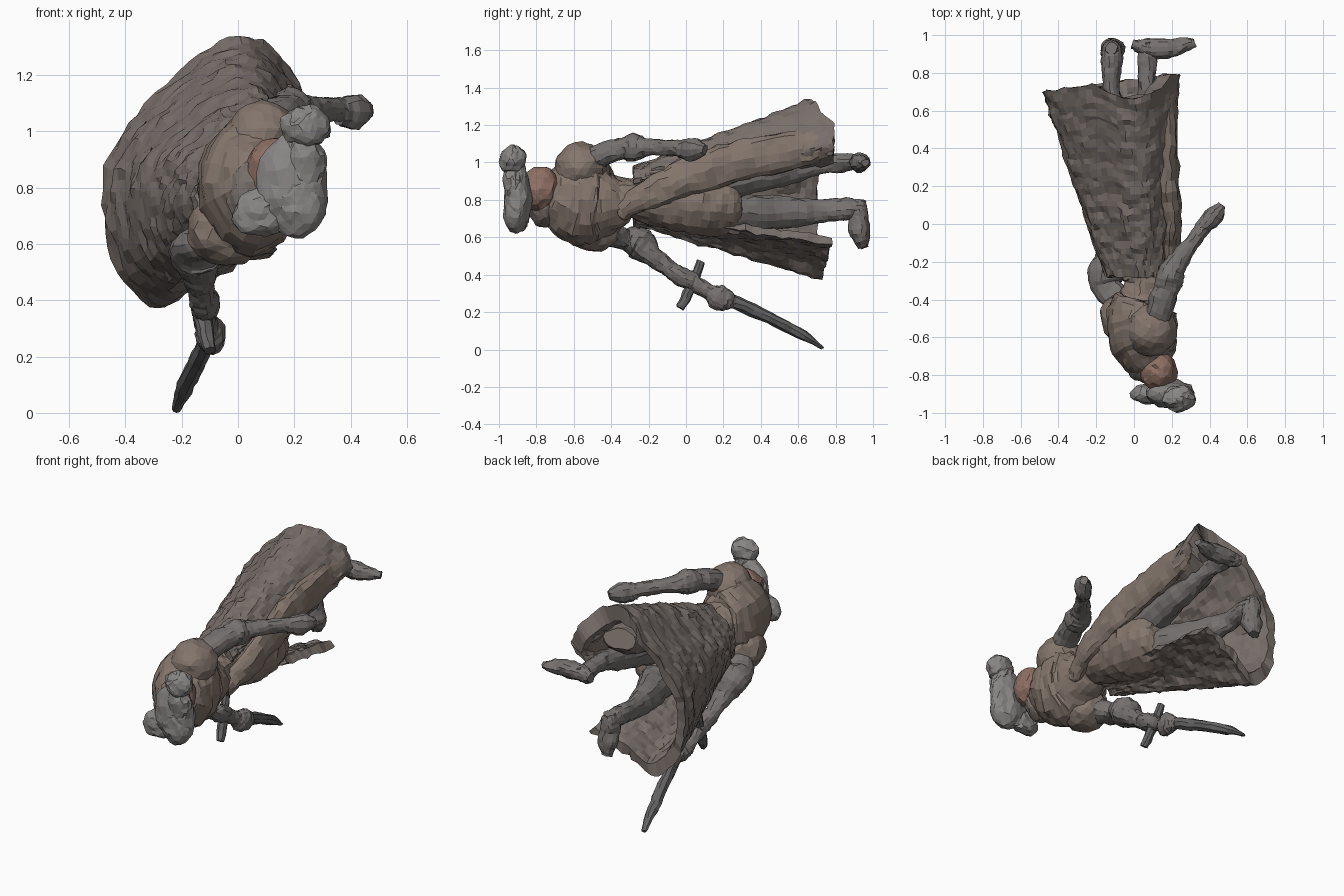
import bpy, bmesh, random
from math import cos, sin, tau
from mathutils import Vector, noise

random.seed(4)


def material(name, rgb):
    m = bpy.data.materials.new(name)
    m.diffuse_color = (*rgb, 1)
    return m


CLOTH = material("worn_cloth", (0.19, 0.16, 0.145))
COAT = material("tan_coat", (0.23, 0.18, 0.15))
GREY = material("grey_leather", (0.18, 0.165, 0.16))
HAT = material("pale_felt", (0.25, 0.24, 0.235))
SKIN = material("skin", (0.27, 0.16, 0.125))
STEEL = material("dark_steel", (0.13, 0.125, 0.125))


def spline(pts, steps):
    """Catmull-Rom through tuples of any length."""
    p = [pts[0]] + list(pts) + [pts[-1]]
    out = []
    for i in range(1, len(p) - 2):
        for s in range(steps):
            t = s / steps
            out.append([0.5 * (2 * b + (c - a) * t + (2 * a - 5 * b + 4 * c - d) * t * t
                               + (3 * b - a - 3 * c + d) * t ** 3)
                        for a, b, c, d in zip(p[i - 1], p[i], p[i + 1], p[i + 2])])
    out.append(list(pts[-1]))
    return out


def finish(name, bm, mat, rough):
    """Roughen the surface with lumps and grain, then link it."""
    for v in bm.verts:
        v.co += noise.noise_vector(v.co * 14) * rough * 1.5
        v.co += Vector([random.uniform(-rough, rough) * 0.6 for _ in range(3)])
        v.co.z = max(v.co.z, 0)
    bmesh.ops.recalc_face_normals(bm, faces=bm.faces)
    me = bpy.data.meshes.new(name)
    bm.to_mesh(me)
    bm.free()
    me.materials.append(mat)
    ob = bpy.data.objects.new(name, me)
    bpy.context.collection.objects.link(ob)
    return ob


def tube(name, pts, mat, sides=14, steps=5, rough=0.007, ref=(0, 0, 1)):
    """Swept limb: points are (x, y, z, radius across, radius along ref)."""
    path = spline(pts, steps)
    bm = bmesh.new()
    rings = []
    for i, q in enumerate(path):
        a, b = path[max(i - 1, 0)], path[min(i + 1, len(path) - 1)]
        d = (Vector(b[:3]) - Vector(a[:3])).normalized()
        u = d.cross(Vector(ref)).normalized()
        v = d.cross(u)
        rings.append([bm.verts.new(Vector(q[:3]) + u * cos(tau * k / sides) * q[3]
                                   + v * sin(tau * k / sides) * q[4]) for k in range(sides)])
    for r, s in zip(rings, rings[1:]):
        for k in range(sides):
            n = (k + 1) % sides
            bm.faces.new((r[k], r[n], s[n], s[k]))
    bm.faces.new(rings[0])
    bm.faces.new(rings[-1])
    return finish(name, bm, mat, rough)


def lump(name, loc, size, mat, rough=0.008):
    bm = bmesh.new()
    bmesh.ops.create_icosphere(bm, subdivisions=3, radius=1)
    for v in bm.verts:
        v.co = Vector([v.co[i] * size[i] + loc[i] for i in range(3)])
    return finish(name, bm, mat, rough)


# flaring cloak: thick C-shaped shell, open towards +x
hem = spline([(0.20, 1.03), (0.24, 1.10), (0.18, 1.23), (0.06, 1.33), (-0.10, 1.30),
              (-0.30, 1.13), (-0.44, 0.95), (-0.485, 0.74), (-0.43, 0.50), (-0.28, 0.37),
              (-0.15, 0.45), (0.0, 0.52), (0.13, 0.56)], 5)
bm = bmesh.new()
ROWS = 32
last = len(hem) - 1
grid = []
for j in range(ROWS + 1):
    t = j / ROWS
    sx, sz = 0.42 + 0.58 * t, 0.33 + 0.67 * t
    cx, cz = -0.12 * t, 0.82 + 0.03 * t
    row = []
    for i, (x, z) in enumerate(hem):
        length = 0.98 + 0.13 * (x + 0.49) - 0.9 * max(0, z - 1.22)
        y = -0.28 + t * length
        thick = 0.80 if i < 20 else 0.85      # heavier upper flap
        row.append([bm.verts.new((cx + (x + 0.12) * sx * k, y, cz + (z - 0.85) * sz * k))
                    for k in (1.0, thick)])
    grid.append(row)
for a, b in zip(grid, grid[1:]):
    for i in range(last):
        for s in (0, 1):
            bm.faces.new((a[i][s], a[i + 1][s], b[i + 1][s], b[i][s]))
    for i in (0, last):
        bm.faces.new((a[i][0], a[i][1], b[i][1], b[i][0]))
for row in (grid[0], grid[-1]):
    for i in range(last):
        bm.faces.new((row[i][0], row[i + 1][0], row[i + 1][1], row[i][1]))
finish("cloak", bm, CLOTH, 0.010)

# torso, coat skirt and hanging folds
tube("torso", [(0.11, -0.78, 0.85, 0.06, 0.07), (0.08, -0.72, 0.83, 0.14, 0.16),
               (0.05, -0.60, 0.81, 0.18, 0.24), (0.04, -0.47, 0.80, 0.18, 0.23),
               (0.06, -0.38, 0.80, 0.14, 0.16), (0.06, -0.31, 0.82, 0.11, 0.10),
               (0.05, -0.24, 0.82, 0.11, 0.11)], COAT, 20, rough=0.010)
tube("coat_skirt", [(0.05, -0.30, 0.82, 0.11, 0.10), (0.05, -0.15, 0.80, 0.14, 0.14),
                    (0.03, 0.0, 0.79, 0.18, 0.17), (0.0, 0.15, 0.78, 0.20, 0.17),
                    (-0.03, 0.25, 0.77, 0.17, 0.14), (-0.04, 0.30, 0.77, 0.08, 0.08)],
     COAT, 22, rough=0.010)
tube("lapel_fold", [(0.15, -0.36, 0.74, 0.04, 0.05), (0.19, -0.2, 0.83, 0.05, 0.08),
                    (0.20, 0.0, 0.92, 0.05, 0.10), (0.18, 0.25, 1.00, 0.06, 0.11),
                    (0.18, 0.55, 1.06, 0.05, 0.10), (0.19, 0.76, 1.10, 0.03, 0.07)],
     COAT, rough=0.009)
tube("upper_inner_fold", [(0.06, 0.0, 0.92, 0.10, 0.10), (0.04, 0.3, 1.02, 0.14, 0.09),
                          (0.02, 0.55, 1.09, 0.14, 0.09), (0.0, 0.66, 1.13, 0.10, 0.06)], CLOTH)
lump("upper_shoulder", (0.09, -0.56, 0.97), (0.135, 0.14, 0.14), COAT)
lump("lower_shoulder", (-0.04, -0.49, 0.65), (0.14, 0.14, 0.13), COAT)

# free arm
tube("free_arm", [(0.12, -0.50, 1.02, 0.07, 0.07), (0.17, -0.36, 1.07, 0.07, 0.06),
                  (0.19, -0.28, 1.08, 0.075, 0.075), (0.23, -0.20, 1.08, 0.055, 0.05),
                  (0.32, -0.08, 1.08, 0.04, 0.045), (0.38, 0.0, 1.07, 0.045, 0.045)], GREY)
tube("free_hand", [(0.36, -0.03, 1.07, 0.04, 0.05), (0.42, 0.04, 1.07, 0.05, 0.06),
                   (0.465, 0.10, 1.07, 0.02, 0.03)], GREY, 10)

# sword arm and sword
tube("sword_arm", [(-0.06, -0.42, 0.62, 0.08, 0.07), (-0.14, -0.34, 0.59, 0.08, 0.06),
                   (-0.15, -0.26, 0.57, 0.095, 0.09), (-0.14, -0.19, 0.51, 0.07, 0.06),
                   (-0.13, -0.10, 0.44, 0.045, 0.045), (-0.12, -0.02, 0.39, 0.055, 0.055),
                   (-0.12, 0.06, 0.36, 0.04, 0.04)], GREY)
tube("sword_guard", [(-0.10, -0.03, 0.22, 0.022, 0.022), (-0.12, 0.02, 0.32, 0.03, 0.03),
                     (-0.14, 0.08, 0.47, 0.022, 0.022)], STEEL, 8, rough=0.004, ref=(1, 0, 0))
tube("sword_hilt", [(-0.12, 0.02, 0.37, 0.045, 0.045), (-0.11, 0.12, 0.31, 0.04, 0.04),
                    (-0.10, 0.17, 0.28, 0.05, 0.07), (-0.10, 0.23, 0.26, 0.045, 0.05),
                    (-0.11, 0.27, 0.24, 0.02, 0.02)], GREY)
tube("sword_blade", [(-0.10, 0.20, 0.28, 0.03, 0.035), (-0.14, 0.40, 0.19, 0.032, 0.035),
                     (-0.19, 0.60, 0.09, 0.032, 0.03), (-0.22, 0.73, 0.01, 0.015, 0.01)],
     STEEL, 8, rough=0.004)

# legs
tube("upper_leg", [(0.05, -0.05, 0.86, 0.11, 0.12), (0.06, 0.25, 0.92, 0.10, 0.11),
                   (0.07, 0.50, 0.96, 0.08, 0.09), (0.07, 0.72, 0.99, 0.045, 0.055),
                   (0.07, 0.86, 1.0, 0.05, 0.05), (0.07, 0.96, 1.0, 0.04, 0.04)], GREY)
tube("lower_leg", [(0.02, -0.05, 0.76, 0.11, 0.11), (0.0, 0.25, 0.73, 0.11, 0.11),
                   (-0.08, 0.5, 0.73, 0.08, 0.09), (-0.12, 0.72, 0.74, 0.045, 0.065),
                   (-0.12, 0.86, 0.75, 0.06, 0.06), (-0.12, 0.95, 0.74, 0.04, 0.05)], GREY)
tube("upper_foot", [(-0.01, 0.95, 1.0, 0.025, 0.03), (0.07, 0.93, 1.0, 0.05, 0.05),
                    (0.20, 0.93, 1.0, 0.05, 0.05), (0.32, 0.96, 1.0, 0.025, 0.02)], GREY)
tube("lower_foot", [(-0.12, 0.93, 0.80, 0.03, 0.03), (-0.12, 0.92, 0.73, 0.055, 0.055),
                    (-0.11, 0.93, 0.62, 0.055, 0.06), (-0.11, 0.95, 0.54, 0.03, 0.03)],
     GREY, ref=(1, 0, 0))

# head and lobed hat
lump("head", (0.13, -0.78, 0.86), (0.10, 0.10, 0.12), SKIN)
lump("hair", (0.07, -0.76, 0.78), (0.11, 0.08, 0.13), CLOTH)
lump("hat_crown", (0.19, -0.90, 0.81), (0.13, 0.075, 0.18), HAT)
lump("hat_back_lobe", (0.08, -0.90, 0.71), (0.10, 0.055, 0.09), HAT)
lump("hat_front_lobe", (0.21, -0.91, 0.74), (0.10, 0.07, 0.12), HAT)
lump("hat_side_lobe", (0.235, -0.92, 0.88), (0.08, 0.06, 0.11), HAT)
lump("hat_upper_lobe", (0.24, -0.925, 1.02), (0.085, 0.07, 0.075), HAT)
lump("hat_neck", (0.23, -0.91, 0.95), (0.06, 0.055, 0.09), HAT)
